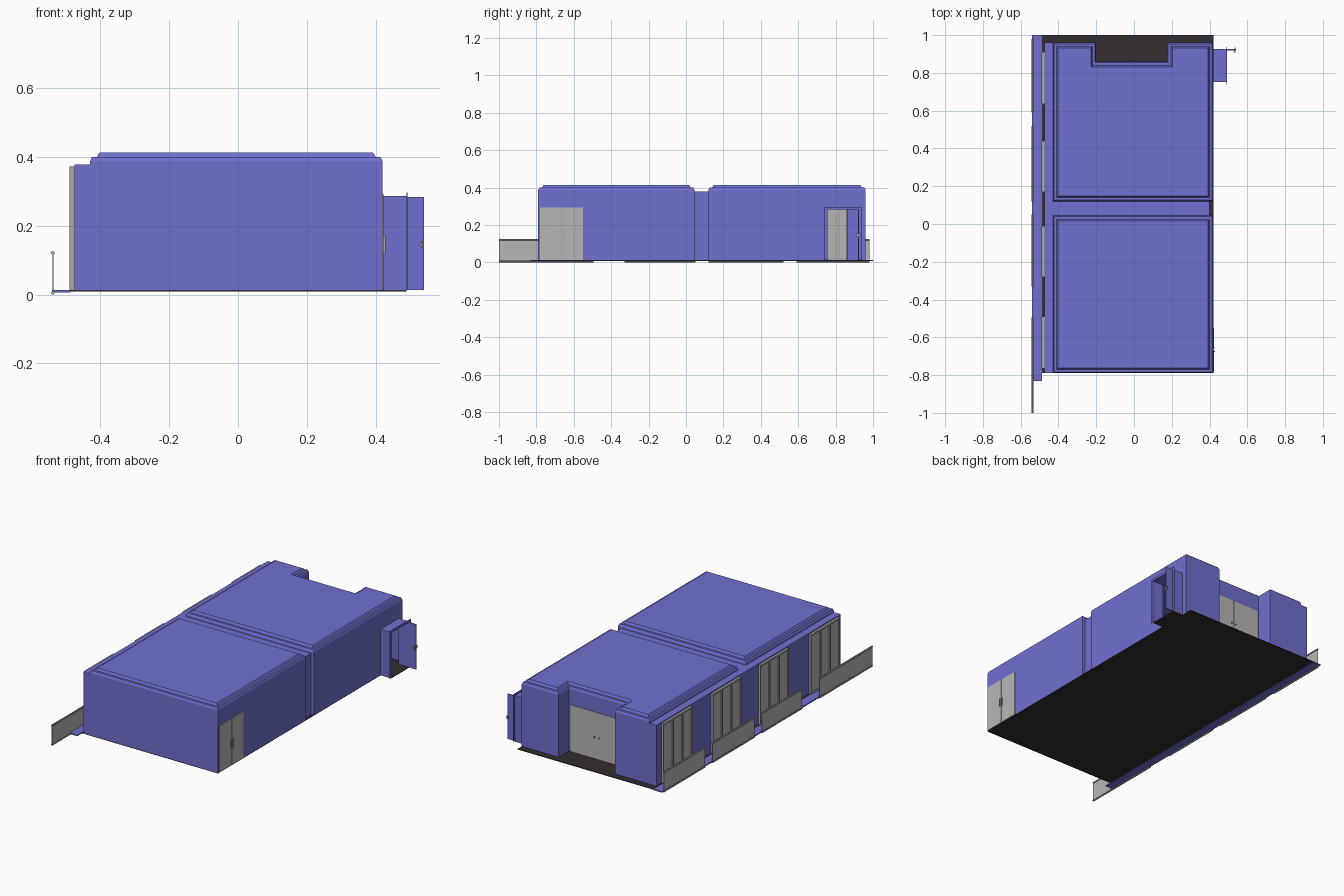
import bpy, bmesh, math
from mathutils import Matrix, Vector

if "Cube" in bpy.data.objects:
    bpy.data.objects.remove(bpy.data.objects["Cube"])


def material(name, rgb):
    m = bpy.data.materials.new(name)
    m.diffuse_color = (*rgb, 1)
    m.use_nodes = True
    m.node_tree.nodes["Principled BSDF"].inputs["Base Color"].default_value = m.diffuse_color
    return m


BLUE = material("periwinkle_wall", (0.16, 0.16, 0.63))
GREY = material("light_grey_panel", (0.47, 0.47, 0.47))
FRAME = material("grey_frame", (0.40, 0.40, 0.40))
DARK = material("dark_floor", (0.035, 0.026, 0.033))

Z0, Z1 = 0.013, 0.378          # floor level and underside of the raised trays


def finish(bm, name, mat):
    mesh = bpy.data.meshes.new(name)
    bm.to_mesh(mesh)
    bm.free()
    mesh.materials.append(mat)
    ob = bpy.data.objects.new(name, mesh)
    bpy.context.collection.objects.link(ob)
    return ob


def boxes(name, mat, items):
    """One object from boxes given as (x0, x1, y0, y1, z0, z1)."""
    bm = bmesh.new()
    for x0, x1, y0, y1, z0, z1 in items:
        size = Matrix.Diagonal((x1 - x0, y1 - y0, z1 - z0, 1))
        mid = Matrix.Translation(((x0 + x1) / 2, (y0 + y1) / 2, (z0 + z1) / 2))
        bmesh.ops.create_cube(bm, size=1, matrix=mid @ size)
    return finish(bm, name, mat)


def wall(bm, a, b, holes=()):
    """Upright sheet from a to b, with holes (start, end, top) along its length."""
    a, b = Vector(a), Vector(b)
    length = (b - a).length
    d = (b - a) / length

    def quad(s, e, lo, hi):
        p, q = a + d * s, a + d * e
        bm.faces.new([bm.verts.new(v) for v in
                      ((p.x, p.y, lo), (q.x, q.y, lo), (q.x, q.y, hi), (p.x, p.y, hi))])
    at = 0
    for s, e, top in sorted(holes):
        quad(at, s, Z0, Z1)
        quad(s, e, top, Z1)
        at = e
    quad(at, length, Z0, Z1)


def inset(poly, t):
    """Move every side of a counter-clockwise right-angled outline inwards by t."""
    out = []
    for i, p in enumerate(poly):
        p = Vector(p)
        d0 = (p - Vector(poly[i - 1])).normalized()
        d1 = (Vector(poly[(i + 1) % len(poly)]) - p).normalized()
        out.append(p + t * (Vector((-d0.y, d0.x)) + Vector((-d1.y, d1.x))))
    return out


def tray(name, poly):
    """Stepped raised ceiling over an outline."""
    bm = bmesh.new()
    prev = None
    for t, z in ((0, Z1), (0, 0.387), (0.006, 0.40), (0.02, 0.40), (0.028, 0.413)):
        ring = [bm.verts.new((p.x, p.y, z)) for p in inset(poly, t)]
        if prev:
            n = len(ring)
            for i in range(n):
                j = (i + 1) % n
                bm.faces.new((prev[i], prev[j], ring[j], ring[i]))
        prev = ring
    bm.faces.new(prev)
    finish(bm, name, BLUE)


# Outer walls
XL, XR, YF, YB = -0.475, 0.42, -0.79, 0.96
NL, NR, NY = -0.20, 0.175, 0.86
outline = [(XL, YF), (XR, YF), (XR, 0.045), (0.40, 0.045), (0.40, 0.12), (XR, 0.12),
           (XR, YB), (NR, YB), (NR, NY), (NL, NY), (NL, YB), (XL, YB)]
windows = [(0.635, 0.91), (0.17, 0.44), (-0.28, -0.01), (-0.765, -0.49)]
holes = {1: [(0.01, 0.24, 0.293)],
         5: [(0.635, 0.805, 0.285)],
         8: [(0.01, 0.365, 0.293)],
         11: [(YB - e, YB - s, 0.368) for s, e in windows]}
bm = bmesh.new()
for i, p in enumerate(outline):
    wall(bm, p, outline[(i + 1) % len(outline)], holes.get(i, ()))
finish(bm, "walls", BLUE)

# Lower roof strips and the two raised trays
boxes("roof_strips", BLUE, [(XL, -0.43, YF, YB, Z1 - 0.003, Z1),
                            (-0.43, 0.40, 0.045, 0.12, Z1 - 0.003, Z1)])
tray("front_tray", [(-0.43, YF), (XR, YF), (XR, 0.045), (-0.43, 0.045)])
tray("back_tray", [(-0.43, 0.12), (XR, 0.12), (XR, YB), (NR, YB), (NR, NY),
                   (NL, NY), (NL, YB), (-0.43, YB)])

# Floor and outer ledge
boxes("floor", DARK, [(-0.487, XR, YF, 1.0, 0.009, Z0), (XR, 0.49, 0.755, 0.925, 0.009, Z0)])
boxes("ledge", BLUE, [(-0.54, -0.487, -0.83, 1.0, 0.006, Z0)])

# Three-pane windows along the left side
for n, (s, e) in enumerate(windows, 1):
    w, f = (e - s) / 3, 0.009
    boxes(f"window_panes_{n}", GREY, [(-0.482, -0.478, s, e, Z0, 0.37)])
    bars = [(-0.489, -0.474, s, e, Z0, Z0 + f), (-0.489, -0.474, s, e, 0.37 - f, 0.372)]
    for k in range(4):
        y = s + k * w
        bars.append((-0.489, -0.474, max(s, y - f / 2), min(e, y + f / 2), Z0, 0.37))
    boxes(f"window_frame_{n}", FRAME, bars)

# Railing: thin panels with round rails above and below
for n, (s, e) in enumerate([(-1.0, -0.495), (-0.33, 0.05), (0.12, 0.52), (0.59, 0.98)], 1):
    boxes(f"railing_panel_{n}", GREY, [(-0.5395, -0.5365, s, e, 0.004, 0.12)])
    bm = bmesh.new()
    for z in (0.005, 0.121):
        m = Matrix.Translation((-0.538, (s + e) / 2, z)) @ Matrix.Rotation(math.pi / 2, 4, 'X')
        bmesh.ops.create_cone(bm, cap_ends=True, segments=10, radius1=0.005, radius2=0.005,
                              depth=e - s, matrix=m)
    finish(bm, f"railing_rails_{n}", FRAME)

# Double doors: right wall near the front, and the back recess
boxes("side_doors", GREY, [(0.416, 0.423, -0.78, -0.667, Z0, 0.293),
                           (0.416, 0.423, -0.663, -0.55, Z0, 0.293)])
boxes("side_door_seam", FRAME, [(0.417, 0.420, -0.667, -0.663, Z0, 0.293)])
boxes("side_door_handles", FRAME, [(0.423, 0.429, y, y + 0.004, 0.12, 0.17)
                                   for y in (-0.677, -0.657)])
boxes("back_doors", GREY, [(NL + 0.01, -0.014, 0.856, 0.863, Z0, 0.293),
                           (-0.011, NR - 0.01, 0.856, 0.863, Z0, 0.293)])
boxes("back_door_handles", DARK, [(x, x + 0.005, 0.863, 0.869, 0.14, 0.146)
                                  for x in (-0.03, 0.0)])

# Entrance alcove on the right with casing and open door leaf
boxes("entrance_alcove", BLUE, [(XR, 0.49, 0.753, 0.757, Z0, 0.285),
                                (XR, 0.49, 0.923, 0.927, Z0, 0.285),
                                (XR, 0.49, 0.753, 0.927, 0.282, 0.286)])
boxes("entrance_casing", BLUE, [(0.489, 0.493, 0.738, 0.757, Z0, 0.297),
                                (0.489, 0.493, 0.923, 0.938, Z0, 0.297),
                                (0.489, 0.493, 0.757, 0.923, 0.284, 0.297)])
boxes("entrance_door_leaf", BLUE, [(0.493, 0.54, 0.919, 0.926, Z0, 0.283)])
boxes("entrance_door_handle", FRAME, [(0.533, 0.538, 0.910, 0.934, 0.135, 0.155),
                                      (0.526, 0.538, 0.908, 0.912, 0.142, 0.148)])
